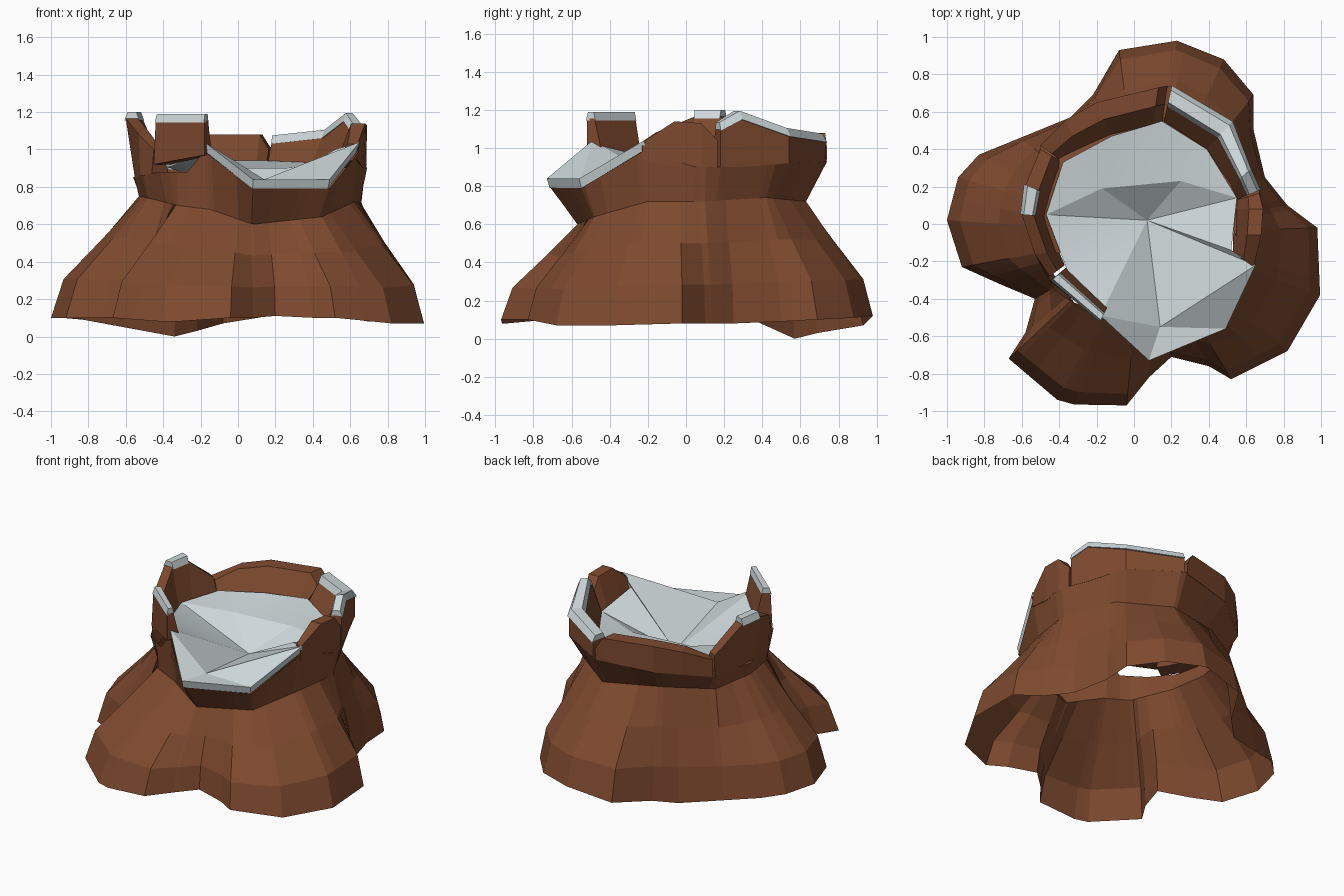
import bpy, bmesh, math
from mathutils import Vector

if "Cube" in bpy.data.objects:
    bpy.data.objects.remove(bpy.data.objects["Cube"])

CENTRE = Vector((0.05, -0.05, 0))


def material(name, rgb):
    m = bpy.data.materials.new(name)
    m.diffuse_color = (*rgb, 1)
    m.use_nodes = True
    m.node_tree.nodes["Principled BSDF"].inputs["Base Color"].default_value = m.diffuse_color
    return m


BROWN = material("brown_rock", (0.21, 0.068, 0.028))
GREY = material("pale_grey", (0.62, 0.69, 0.71))


def add_mesh(name, verts, faces, mat):
    me = bpy.data.meshes.new(name)
    me.from_pydata([tuple(v) for v in verts], [], faces)
    me.materials.append(mat)
    ob = bpy.data.objects.new(name, me)
    bpy.context.collection.objects.link(ob)
    return ob


def angle(p):
    return math.atan2(p[1] - CENTRE.y, p[0] - CENTRE.x) % math.tau


def sample(outline, a):
    """Point where a ray from the centre at angle a meets the outline."""
    d = Vector((math.cos(a), math.sin(a)))
    for p, q in zip(outline, outline[1:] + outline[:1]):
        p, q = Vector(p), Vector(q)
        span = (angle(q) - angle(p)) % math.tau
        if span < math.pi and (a - angle(p) + 1e-4) % math.tau <= span + 2e-4:
            u, v = (p - CENTRE).xy, (q - p).xy
            t = -(d.x * u.y - d.y * u.x) / (d.x * v.y - d.y * v.x)
            return p.lerp(q, min(max(t, 0), 1))
    return Vector(outline[0])


# Outlines of the spreading foot, the neck and the rim, counterclockwise
foot = [(0.98, -0.02, .08), (0.995, -0.38, .07), (0.82, -0.68, .07), (0.52, -0.83, .10),
        (0.40, -0.76, .10), (0.20, -0.71, .11), (0.08, -0.82, .10), (-0.04, -0.97, .10),
        (-0.32, -0.965, .08), (-0.41, -0.94, .08), (-0.67, -0.72, .10), (-0.58, -0.58, .10),
        (-0.53, -0.40, .11), (-0.72, -0.32, .10), (-0.92, -0.23, .10), (-1.0, 0.02, .10),
        (-0.94, 0.25, .10), (-0.83, 0.37, .09), (-0.34, 0.57, .00), (-0.22, 0.69, .03),
        (-0.08, 0.93, .07), (0.23, 0.98, .12), (0.48, 0.88, .11), (0.64, 0.69, .10),
        (0.64, 0.50, .09), (0.70, 0.25, .08), (0.82, 0.10, .08)][::-1]
neck = [(0.08, -.57, .60), (0.45, -.48, .64), (0.62, -.20, .72), (0.66, .10, .72),
        (0.50, .42, .74), (0.20, .63, .72), (-.20, .52, .75), (-.48, .36, .75),
        (-.53, .05, .75), (-.48, -.20, .74), (-.32, -.42, .70), (-.15, -.48, .68)]
rim = [(0.08, -.71, .79), (0.49, -.55, .79), (0.64, -.23, .98), (0.69, .05, .90),
       (0.67, .18, .90), (0.52, .54, .92), (0.19, .74, .93), (-.20, .65, .90),
       (-.50, .42, .86), (-.56, .10, .85), (-.52, -.18, .86), (-.42, -.36, .88),
       (-.27, -.46, .88), (-.18, -.49, .99)]

# Rock body: rings from the foot up to the rim, open underneath
columns = sorted({round(angle(p), 4) for p in foot + neck + rim})
rings = [[], [], [], [], []]
for a in columns:
    f, n, r = sample(foot, a), sample(neck, a), sample(rim, a)
    bulge, mid = n.lerp(f, 0.86), n.lerp(f, 0.42)
    bulge.z, mid.z = f.z * 0.68 + n.z * 0.32, f.z * 0.34 + n.z * 0.66
    for ring, p in zip(rings, (f, bulge, mid, n, r)):
        ring.append(p)
N = len(columns)
faces = [(k * N + i, k * N + (i + 1) % N, (k + 1) * N + (i + 1) % N, (k + 1) * N + i)
         for k in range(4) for i in range(N)]
add_mesh("rock_body", sum(rings, []), faces, BROWN)

# Crater bowl: low hubs joined to an uneven edge with a thick lip
edge = [(0.08, -.73, .84), (0.49, -.56, .84), (0.65, -.22, 1.04), (.52, -.14, 1.0),
        (.55, .14, .93), (.39, .40, .93), (.15, .55, .94), (-.12, .47, .94),
        (-.38, .33, .94), (-.47, .05, .94), (-.36, -.24, .96), (-.18, -.49, 1.04)]
E = len(edge)
lip = [(x * 0.98, y * 0.98, z - 0.05) for x, y, z in edge]
hubs = [(0.07, 0.02, 0.74), (0.25, 0.23, 0.90), (-0.17, 0.19, 0.90), (0.14, -0.55, 0.84)]
c, b, l, d = range(2 * E, 2 * E + 4)
faces = [(c, b, l), (4, b, c), (6, l, b), (9, c, l), (11, d, c), (d, 2, c)]
for i in range(E):
    j = (i + 1) % E
    hub = b if i in (4, 5) else l if i in (6, 7, 8) else d if i in (11, 0, 1) else c
    faces += [(i, j, hub), (E + i, E + j, j, i)]
bowl = add_mesh("crater_bowl", edge + lip + hubs, faces, GREY)
bowl.data.polygons.foreach_set("use_smooth", [True] * len(bowl.data.polygons))
bowl.data.set_sharp_from_angle(angle=math.radians(18))

# Ledge under the walls, left open beside the front left wall and at the lip
inner = [(x, y, z - 0.02) for x, y, z in edge]
ring = [a for a in columns if not angle((-.50, -.2)) < a < angle((.64, -.23)) - 0.01]
ring = sorted(ring, key=lambda a: (a - angle((.64, -.23)) + 0.05) % math.tau)
M = len(ring)
ledge = [sample(rim, a) for a in ring] + [sample(inner, a) for a in ring]
add_mesh("rim_ledge", ledge, [(i, i + 1, M + i + 1, M + i) for i in range(M - 1)], BROWN)


def sweep(name, sections, mat):
    """Closed four-sided bar through a list of cross-sections."""
    verts = [p for s in sections for p in s]
    m = len(sections)
    fs = [(4 * i + k, 4 * i + (k + 1) % 4, 4 * i + 4 + (k + 1) % 4, 4 * i + 4 + k)
          for i in range(m - 1) for k in range(4)]
    fs += [(3, 2, 1, 0), tuple(4 * m - 4 + k for k in range(4))]
    ob = add_mesh(name, verts, fs, mat)
    bm = bmesh.new()
    bm.from_mesh(ob.data)
    bmesh.ops.recalc_face_normals(bm, faces=bm.faces)
    bm.to_mesh(ob.data)
    bm.free()


def wall(name, stations, cap=None):
    """Stations hold outer x, y, inner x, y, bottom z and top z."""
    walls, caps = [], []
    up = Vector((0, 0, 1))
    for ox, oy, ix, iy, zb, zt in stations:
        o, i = Vector((ox, oy, 0)), Vector((ix, iy, 0))
        t = o.lerp(i, 0.5)
        base = sample(rim, angle(o)).xy.to_3d() if zb < 0.95 else o
        walls.append([base + up * zb, o + up * zt, t + up * zt, i + up * zb])
        p, q = o.lerp(i, -0.06), o.lerp(i, 0.56)
        e, g = o.lerp(i, 0.08), o.lerp(i, 0.44)
        caps.append([p + up * (zt - .01), e + up * (zt + .035),
                     g + up * (zt + .035), q + up * (zt - .01)])
    sweep(name, walls, BROWN)
    if cap:
        sweep(name + "_cap", caps[cap[0]:cap[1]], GREY)


# Broken rim walls, some with pale caps
wall("back_left_wall", [(-.50, .42, -.38, .33, .86, 0.98), (-.36, .56, -.30, .38, .88, 1.05),
                        (-.20, .65, -.12, .47, .90, 1.08), (.13, .73, .10, .53, .92, 1.08),
                        (.18, .74, .15, .54, .92, 1.00)])
wall("back_right_wall", [(.20, .73, .16, .55, .93, 1.04), (.52, .54, .39, .40, .92, 1.07),
                         (.62, .29, .52, .20, .90, 1.16), (.67, .18, .55, .13, .90, 1.10)], (0, 4))
wall("right_wall", [(.67, .165, .55, .13, .90, 1.04), (.69, .08, .54, .08, .90, 1.13),
                    (.68, -.06, .53, -.06, .90, 1.14), (.64, -.23, .53, -.15, .94, 1.03)])
wall("left_wall", [(-.45, -.28, -.37, -.22, .87, 1.00), (-.53, -.16, -.40, -.15, .86, 1.08),
                   (-.60, .05, -.47, .04, .85, 1.165), (-.58, .21, -.44, .15, .85, 1.165),
                   (-.50, .40, -.38, .33, .86, 1.00)], (2, 4))
wall("front_left_wall", [(-.18, -.52, -.14, -.44, .97, 1.155),
                         (-.44, -.30, -.36, -.23, .92, 1.155)], (0, 2))
